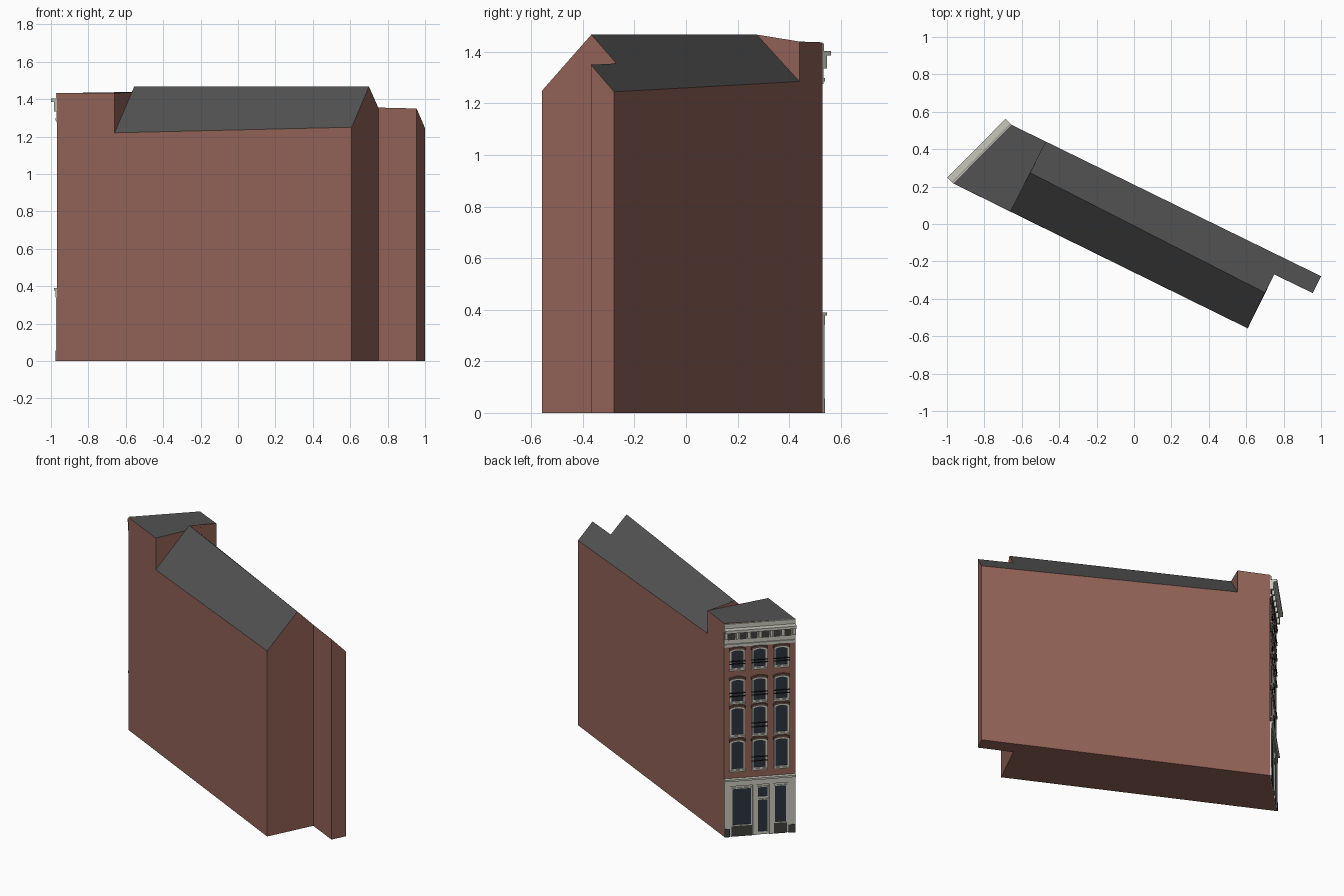
import bpy, bmesh
from mathutils import Vector

old = bpy.data.objects.get("Cube")
if old:
    bpy.data.objects.remove(old, do_unlink=True)


def material(name, r, g, b):
    m = bpy.data.materials.new(name)
    m.use_nodes = True
    m.diffuse_color = (r, g, b, 1)
    m.node_tree.nodes["Principled BSDF"].inputs["Base Color"].default_value = (r, g, b, 1)
    return m


BRICK = material("red brick", 0.29, 0.125, 0.095)
ROOF = material("grey roofing", 0.085, 0.085, 0.085)
STONE = material("pale stone", 0.58, 0.57, 0.50)
GLASS = material("dark glass", 0.026, 0.034, 0.05)
IRON = material("black iron", 0.01, 0.01, 0.01)
PLINTH = material("charcoal plinth", 0.05, 0.05, 0.048)
HOOD = material("dark brownstone", 0.12, 0.07, 0.055)


def build(name, verts, faces, mats):
    mesh = bpy.data.meshes.new(name)
    bm = bmesh.new()
    vs = [bm.verts.new(v) for v in verts]
    for f in faces:
        bm.faces.new([vs[i] for i in f])
    bmesh.ops.recalc_face_normals(bm, faces=bm.faces)
    bm.to_mesh(mesh)
    bm.free()
    for m in mats:
        mesh.materials.append(m)
    ob = bpy.data.objects.new(name, mesh)
    bpy.context.collection.objects.link(ob)
    return ob


# Building shell: plan corners, each with its eave / ridge / parapet height
plan = {
    "A": (-0.967, 0.217), "B": (-0.655, 0.530), "P": (-0.470, 0.440),
    "Q": (-0.660, 0.067), "S": (-0.555, 0.274), "R": (0.700, -0.367),
    "G": (0.608, -0.558), "E": (0.750, -0.270), "D": (0.955, -0.369),
    "C": (1.000, -0.279),
}
eave = dict(P=1.285, Q=1.22, S=1.467, R=1.467, G=1.25, E=1.355, D=1.35, C=1.245)
parapet = dict(A=1.432, B=1.437, P=1.44, Q=1.433)
points = {k + "0": (*plan[k], 0) for k in "ABCDEG"}
points.update({k + "1": (*plan[k], z) for k, z in eave.items()})
points.update({k + "2": (*plan[k], z) for k, z in parapet.items()})
keys = list(points)
shell = [
    "A0 B0 B2 A2", "B0 C0 C1 P1 P2 B2", "C0 D0 D1 C1", "D0 E0 E1 D1",
    "E0 G0 G1 R1 E1", "G0 A0 A2 Q2 Q1 G1", "P1 S1 Q1 Q2 P2",
    "A0 G0 E0 D0 C0 B0",
    "A2 B2 P2 Q2", "Q1 S1 R1 G1", "S1 P1 C1 D1 E1 R1",
]
body = build("building_shell", points.values(),
             [[keys.index(k) for k in f.split()] for f in shell], [BRICK, ROOF])
for face in body.data.polygons:
    if face.normal.z > 0.3:
        face.material_index = 1

# Facade frame: u runs along the street front, d outwards, z up
start = Vector((*plan["B"], 0))
along = Vector((*plan["A"], 0)) - start
W = along.length
along.normalize()
out = Vector((along.y, -along.x, 0))
if out.x > 0:
    out = -out


def place(u, d, z):
    return start + along * u + out * d + Vector((0, 0, z))


def slab(name, outline, d, mat, d0=0.0):
    """Extrude an outline of (u, z) points outwards from the facade."""
    n = len(outline)
    verts = [place(u, k, z) for k in (d0, d) for u, z in outline]
    sides = [(i, (i + 1) % n, (i + 1) % n + n, i + n) for i in range(n)]
    return build(name, verts, sides + [range(n), range(n, 2 * n)], [mat])


def box(name, u0, u1, z0, z1, d, mat, d0=0.0):
    return slab(name, [(u0, z0), (u1, z0), (u1, z1), (u0, z1)], d, mat, d0)


def arc(u, half, z, rise, steps=6):
    ts = [1 - 2 * i / steps for i in range(steps + 1)]
    return [(u + half * t, z + rise * (1 - t * t)) for t in ts]


def arched(u, half, z0, z1, rise):
    return [(u - half, z0), (u + half, z0)] + arc(u, half, z1, rise)


def frame(name, outer, inner, d, mat):
    """Raised ring between two matching outlines."""
    n = len(outer)
    verts = [place(u, k, z) for ring, k in ((outer, 0), (outer, d), (inner, d), (inner, 0))
             for u, z in ring]
    faces = [(r * n + i, r * n + (i + 1) % n, (r + 1) * n + (i + 1) % n, (r + 1) * n + i)
             for r in range(3) for i in range(n)]
    return build(name, verts, faces, [mat])


# Upper windows: glass, frame, sill, hood and iron rail
rows = [(0.445, 0.635), (0.675, 0.86), (0.90, 1.05), (1.125, 1.25)]
for r, (z0, z1) in enumerate(rows):
    for c in range(3):
        u = W * (0.185 + 0.31 * c)
        tag = f"{r + 1}_{c + 1}"
        outer = arched(u, 0.045, z0, z1, 0.010)
        inner = arched(u, 0.037, z0 + 0.008, z1 - 0.008, 0.010)
        slab("window_glass_" + tag, inner, 0.002, GLASS)
        frame("window_frame_" + tag, outer, inner, 0.006, STONE)
        box("window_sill_" + tag, u - 0.05, u + 0.05, z0 - 0.010, z0, 0.010, STONE)
        hood = arc(u, 0.052, z1, 0.012) + arc(u, 0.052, z1 + 0.014, 0.012)[::-1]
        slab("window_hood_" + tag, hood, 0.012, HOOD)
        if r > 1 or c == 1:
            for k in (0.28, 0.42):
                z = z0 + (z1 - z0) * k
                box("window_rail_" + tag, u - 0.05, u + 0.05, z, z + 0.005, 0.012, IRON, 0.007)

# Shopfront: stone surround, plinths, pilasters, windows, door
box("shop_surround", 0, W, 0, 0.35, 0.003, STONE)
openings = [("left_shop_window", 0.10, 0.39, 0.07, 0.325),
            ("door", 0.46, 0.62, 0.015, 0.24),
            ("door_transom", 0.46, 0.62, 0.25, 0.325),
            ("right_shop_window", 0.70, 0.88, 0.07, 0.325)]
for name, a, b, z0, z1 in openings:
    a, b, t = a * W, b * W, 0.006
    outer = [(a, z0), (b, z0), (b, z1), (a, z1)]
    inner = [(a + t, z0 + t), (b - t, z0 + t), (b - t, z1 - t), (a + t, z1 - t)]
    slab(name + "_glass", inner, 0.004, GLASS)
    frame(name + "_frame", outer, inner, 0.008, STONE)
    if "shop" in name:
        box(name + "_plinth", a, b, 0, z0, 0.008, PLINTH)
for i, (a, b) in enumerate([(0, 0.08), (0.40, 0.45), (0.63, 0.68), (0.90, 1)]):
    box(f"pilaster_{i + 1}", a * W, b * W, 0, 0.35, 0.010, STONE)
    if i in (0, 3):
        box(f"pilaster_base_{i + 1}", a * W, b * W, 0, 0.055, 0.012, PLINTH)
box("shop_fascia", 0, W, 0.34, 0.38, 0.012, STONE)
box("shop_cornice", 0, W, 0.378, 0.39, 0.024, STONE)

# Top cornice: frieze, moulding, panels, brackets, crown slab
box("frieze", 0, W, 1.275, 1.39, 0.005, STONE)
box("frieze_moulding", 0, W, 1.285, 1.298, 0.012, STONE)
count = 7
step = (W - 0.02) / (count - 1)
for i in range(count):
    u = 0.01 + i * step
    box(f"cornice_bracket_{i + 1}", u - 0.009, u + 0.009, 1.335, 1.388, 0.024, STONE)
    if i < count - 1:
        box(f"frieze_panel_{i + 1}", u + 0.014, u + step - 0.014, 1.325, 1.372, 0.008, PLINTH)
box("crown_slab", 0, W, 1.386, 1.404, 0.045, STONE)
box("parapet_facing", 0, W, 1.404, 1.433, 0.008, STONE)
